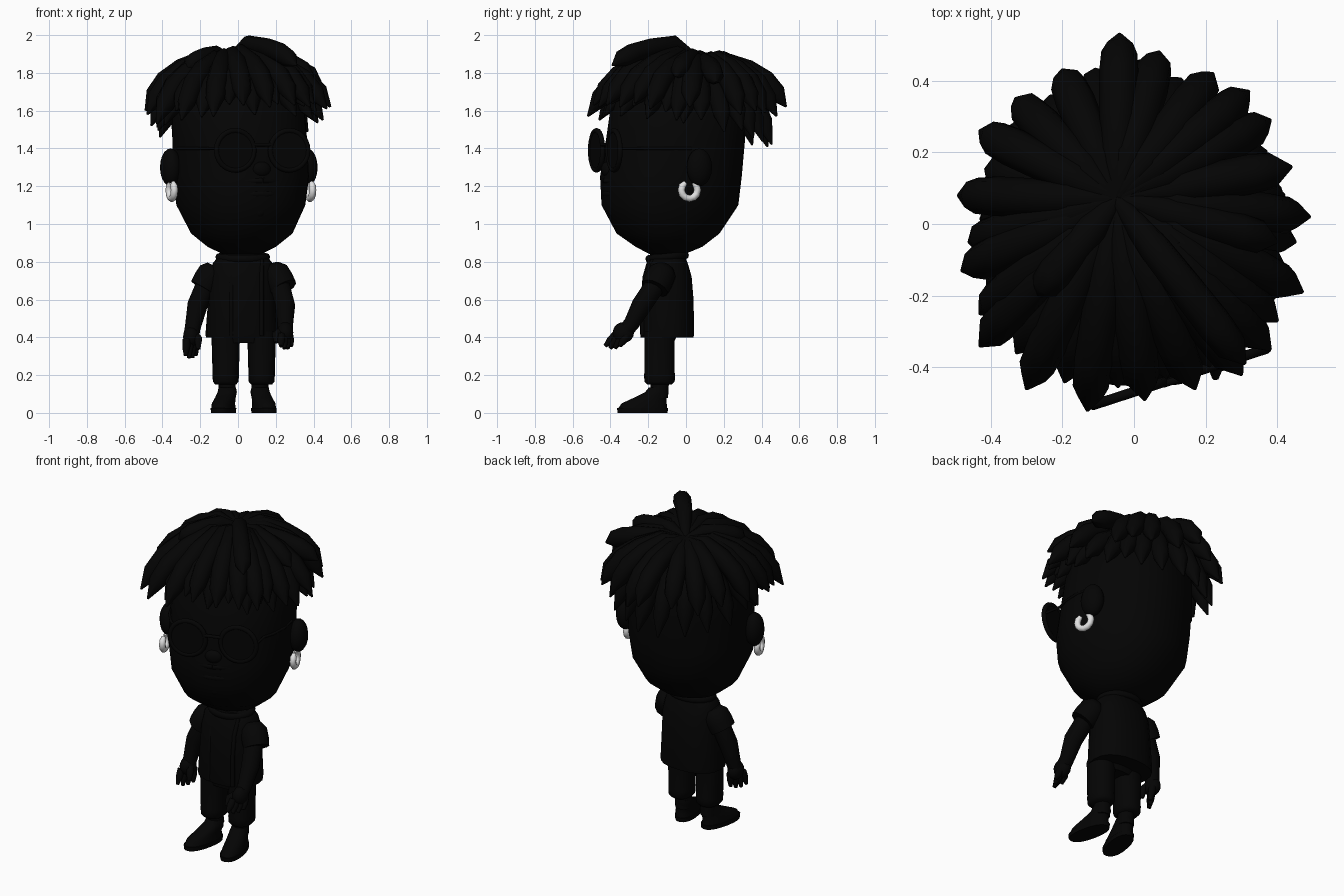
import bpy, bmesh, math
from mathutils import Vector, Matrix

cube = bpy.data.objects.get("Cube")
if cube:
    bpy.data.objects.remove(cube, do_unlink=True)


def material(name, value):
    m = bpy.data.materials.new(name)
    m.use_nodes = True
    colour = (value, value, value, 1)
    m.diffuse_color = colour
    m.node_tree.nodes["Principled BSDF"].inputs["Base Color"].default_value = colour
    return m


BLACK = material("soft black", 0.0012)
SILVER = material("pale silver", 0.75)


def finish(ob, name, mat=BLACK):
    ob.name = name
    ob.data.materials.clear()
    ob.data.materials.append(mat)
    bpy.ops.object.select_all(action="DESELECT")
    ob.select_set(True)
    bpy.context.view_layer.objects.active = ob
    bpy.ops.object.shade_smooth_by_angle(angle=math.radians(55))
    return ob


def skin(name, rings, mat=BLACK):
    """Join a series of equal rings into a closed surface."""
    bm = bmesh.new()
    loops = [[bm.verts.new(p) for p in ring] for ring in rings]
    n = len(loops[0])
    for a, b in zip(loops, loops[1:]):
        for i in range(n):
            j = (i + 1) % n
            bm.faces.new((a[i], a[j], b[j], b[i]))
    bm.faces.new(loops[0][::-1])
    bm.faces.new(loops[-1])
    bmesh.ops.recalc_face_normals(bm, faces=bm.faces)
    mesh = bpy.data.meshes.new(name)
    bm.to_mesh(mesh)
    bm.free()
    ob = bpy.data.objects.new(name, mesh)
    bpy.context.collection.objects.link(ob)
    return finish(ob, name, mat)


def loft(name, rows, yaw=0, power=2.0, sides=20):
    """Stack of horizontal rounded sections: z, x, y, half width, half depth."""
    rings = []
    for z, cx, cy, rx, ry in rows:
        ring = []
        for i in range(sides):
            a = math.tau * i / sides
            c, s = math.cos(a), math.sin(a)
            x = rx * math.copysign(abs(c) ** (2 / power), c)
            y = ry * math.copysign(abs(s) ** (2 / power), s)
            ring.append(Matrix.Rotation(yaw, 3, "Z") @ Vector((x, y, 0)) + Vector((cx, cy, z)))
        rings.append(ring)
    return skin(name, rings)


def sweep(name, points, radii, sides=8, mat=BLACK):
    """Round tube along a path with a radius at each point, carried without twist."""
    pts = [Vector(p) for p in points]
    side = (pts[1] - pts[0]).orthogonal()
    rings = []
    for k, p in enumerate(pts):
        t = (pts[min(k + 1, len(pts) - 1)] - pts[max(k - 1, 0)]).normalized()
        side = (side - t * side.dot(t)).normalized()
        up = side.cross(t)
        rings.append([p + radii[k] * (math.cos(a) * side + math.sin(a) * up)
                      for a in (math.tau * i / sides for i in range(sides))])
    return skin(name, rings, mat)


def ball(name, loc, size, yaw=0):
    bpy.ops.mesh.primitive_uv_sphere_add(segments=14, ring_count=10, radius=1,
                                         location=loc, rotation=(0, 0, yaw))
    ob = bpy.context.object
    ob.scale = size
    return finish(ob, name)


def ring(name, loc, rot, major, minor):
    bpy.ops.mesh.primitive_torus_add(location=loc, rotation=rot, major_radius=major,
                                     minor_radius=minor, major_segments=24, minor_segments=8)
    return finish(bpy.context.object, name)


# Head, turned slightly to its left
YAW = math.radians(18)
loft("head", [(0.84, 0.02, -0.1, 0.1, 0.09), (0.88, 0.02, -0.09, 0.18, 0.175),
              (0.95, 0.02, -0.095, 0.265, 0.27), (1.1, 0.015, -0.085, 0.335, 0.36),
              (1.25, 0.015, -0.08, 0.355, 0.372), (1.45, 0.01, -0.055, 0.35, 0.365),
              (1.65, 0, -0.045, 0.345, 0.345), (1.76, 0, -0.03, 0.27, 0.27),
              (1.83, 0, 0, 0.12, 0.12)], YAW, 2.2, 24)


def on_head(side, forward, z):
    return Matrix.Rotation(YAW, 3, "Z") @ Vector((side, -forward, 0)) + Vector((0.015, -0.08, z))


for s, label in ((1, "left"), (-1, "right")):
    ball(label + "_ear", on_head(s * 0.38, -0.035, 1.3), (0.055, 0.07, 0.1), YAW)
    # Open hoop earring with its gap at the top
    arc = [math.radians(120 + 30 * k) for k in range(11)]
    sweep(label + "_earring", [on_head(s * 0.385 - 0.006, 0.02 + 0.045 * math.cos(a), 1.18 + 0.045 * math.sin(a))
                               for a in arc], [0.012] + [0.019] * 9 + [0.012], 8, SILVER)
    # Round glasses with lenses and temples
    centre = on_head(s * 0.15, 0.365, 1.39)
    ring(label + "_rim", centre, (math.pi / 2, 0, YAW), 0.105, 0.014)
    bpy.ops.mesh.primitive_cylinder_add(vertices=24, radius=0.105, depth=0.014,
                                        location=centre, rotation=(math.pi / 2, 0, YAW))
    finish(bpy.context.object, label + "_lens")
    sweep(label + "_temple", [on_head(s * x, f, 1.4) for x, f in
          ((0.25, 0.36), (0.265, 0.25), (0.3, 0.2), (0.338, 0.1), (0.352, 0))], [0.008] * 5)
    # Moustache half running down into the beard
    sweep(label + "_moustache", [on_head(s * d, f, z) for d, f, z in
          ((0, 0.36, 1.23), (0.09, 0.34, 1.23), (0.17, 0.295, 1.17), (0.16, 0.285, 1.1))],
          [0.018, 0.022, 0.02, 0.01])
sweep("glasses_bridge", [on_head(x, 0.37, 1.42) for x in (-0.05, 0, 0.05)], [0.01] * 3)
ball("nose", on_head(0, 0.355, 1.29), (0.05, 0.03, 0.04), YAW)
ball("lower_lip", on_head(0, 0.35, 1.16), (0.08, 0.02, 0.022), YAW)
ball("chin_tuft", on_head(0, 0.31, 1.08), (0.045, 0.04, 0.05), YAW)

# Hair: thick locks falling outward from the crown, tips in hundredths
CROWN = Vector((-0.05, 0.07))
tips = [Vector(p) / 100 for p in (
    (-4, 53, 162), (7, 48, 157), (22, 42, 159), (32, 37, 160), (38, 29, 158), (44, 16, 175),
    (49, 2, 162), (45, -5, 155), (47, -19, 161), (40, -27, 164), (38, -35, 162), (30, -42, 163),
    (17, -46, 162), (3, -49, 163), (-13, -52, 157), (-30, -46, 155), (-43, -34, 153),
    (-43, -25, 156), (-48, -13, 158), (-46, -5, 152), (-49, 8, 160), (-43, 26, 162),
    (-33, 35, 157), (-20, 43, 161))]


def lock(name, tip, hump, thick):
    path = []
    for t, drop in ((0, 0), (0.3, 0), (0.56, 0.18), (0.76, 0.42), (0.89, 0.7), (1, 1)):
        xy = CROWN.lerp(tip.xy, t)
        path.append((xy.x, xy.y, 1.86 if t == 0 else hump + (tip.z - hump) * drop))
    sweep(name, path, [thick * f for f in (0.5, 0.9, 1, 1.05, 0.95, 0.1)], 8)


for i, tip in enumerate(tips):
    angle = math.atan2(*(tip.xy - CROWN).yx)
    hump = 1.86 + 0.035 * max(0, -math.sin(angle - 0.3)) + 0.014 * math.sin(i * 7)
    lock("upper_lock", tip, hump, 0.053)
    under = (tip + tips[(i + 1) % len(tips)]) * 0.45
    under.z = 1.51 - 0.09 * math.sin(angle) + 0.04 * math.cos(angle) + 0.03 * math.sin(i * 3)
    lock("lower_lock", under, hump - 0.05, 0.05)
# Short raised locks on top
for x, y, z, hump in ((0.31, -0.39, 1.84, 1.955), (-0.27, -0.2, 1.82, 1.9), (0.4, -0.05, 1.78, 1.885)):
    lock("top_lock", Vector((x, y, z)), hump, 0.05)

# Torso with an open overshirt
loft("neck", [(0.76, 0.025, -0.1, 0.09, 0.08), (0.9, 0.025, -0.1, 0.09, 0.08)])
loft("shirt", [(0.4, 0.02, -0.1, 0.19, 0.14), (0.42, 0.02, -0.1, 0.192, 0.143),
               (0.6, 0.022, -0.1, 0.18, 0.14), (0.72, 0.025, -0.1, 0.175, 0.13),
               (0.79, 0.025, -0.1, 0.16, 0.11), (0.84, 0.025, -0.1, 0.12, 0.09)], 0, 2.4)
collar = ring("collar", (0.025, -0.1, 0.825), (0.1, 0, 0), 0.125, 0.02)
collar.scale.y = 0.8
for s, label in ((1, "left"), (-1, "right")):
    sweep(label + "_shirt_edge", [(0.045 + s * 0.08, y, z) for y, z in
          ((-0.175, 0.81), (-0.215, 0.72), (-0.23, 0.6), (-0.23, 0.41))], [0.012] * 4)
loft("hips", [(0.37, 0.03, -0.14, 0.14, 0.075), (0.45, 0.03, -0.13, 0.165, 0.1)])


# Arms: sleeve, forearm, palm, fingers and thumb
def arm(label, shoulder, cuff, elbow, wrist, knuckles, fingertip):
    sh, cu, el, wr, kn, ft = map(Vector, (shoulder, cuff, elbow, wrist, knuckles, fingertip))
    sweep(label + "_sleeve", [sh, sh.lerp(cu, 0.25), sh.lerp(cu, 0.65), cu], [0.05, 0.075, 0.078, 0.074], 12)
    sweep(label + "_arm", [sh.lerp(cu, 0.5), el, wr, kn], [0.055, 0.054, 0.042, 0.042], 10)
    ball(label + "_palm", wr.lerp(kn, 0.75), (0.044, 0.056, 0.055))
    for k in (-1.5, -0.5, 0.5, 1.5):
        shift = Vector((0.014, 0.02, 0)) * k
        end = ft + shift * 1.3 + Vector((0, 0, 0.012 * abs(k)))
        sweep(label + "_finger", [kn + shift, (kn + end) / 2 + shift * 0.5, end],
              [0.022, 0.021, 0.01])
    inward = Vector((-0.05 if sh.x > 0 else 0.04, -0.03, 0))
    sweep(label + "_thumb", [wr.lerp(kn, 0.4), kn + inward, kn.lerp(ft, 0.5) + inward],
          [0.024, 0.023, 0.012])


arm("left", (0.18, -0.11, 0.77), (0.242, -0.165, 0.66), (0.25, -0.235, 0.57),
    (0.25, -0.29, 0.47), (0.25, -0.345, 0.41), (0.255, -0.39, 0.335))
arm("right", (-0.12, -0.09, 0.77), (-0.185, -0.1, 0.66), (-0.215, -0.11, 0.57),
    (-0.24, -0.125, 0.45), (-0.25, -0.14, 0.39), (-0.25, -0.16, 0.285))

# Legs: trousers, cuffs, ankles and shoes turned out a little
for s, label in ((1, "left"), (-1, "right")):
    x = 0.03 + s * 0.095
    loft(label + "_trouser_leg", [(0.15, x, -0.14, 0.055, 0.065), (0.165, x, -0.14, 0.068, 0.08),
                                  (0.2, x, -0.14, 0.07, 0.082), (0.215, x, -0.14, 0.07, 0.08),
                                  (0.43, x, -0.14, 0.076, 0.08)], 0, 2.3, 16)
    foot = 0.03 + s * 0.087
    loft(label + "_ankle", [(0.08, foot, -0.14, 0.045, 0.045), (0.17, foot, -0.14, 0.045, 0.05)])
    toe = s * 0.2
    shift = foot + s * 0.02
    loft(label + "_sole", [(0, shift, -0.23, 0.06, 0.135), (0.025, shift, -0.23, 0.062, 0.138)], toe, 2.3)
    loft(label + "_shoe", [(0.02, shift, -0.23, 0.059, 0.134), (0.05, shift, -0.222, 0.057, 0.122),
                           (0.08, foot + s * 0.01, -0.19, 0.052, 0.088),
                           (0.11, foot, -0.155, 0.05, 0.062), (0.135, foot, -0.145, 0.045, 0.052)], toe, 2.2)
